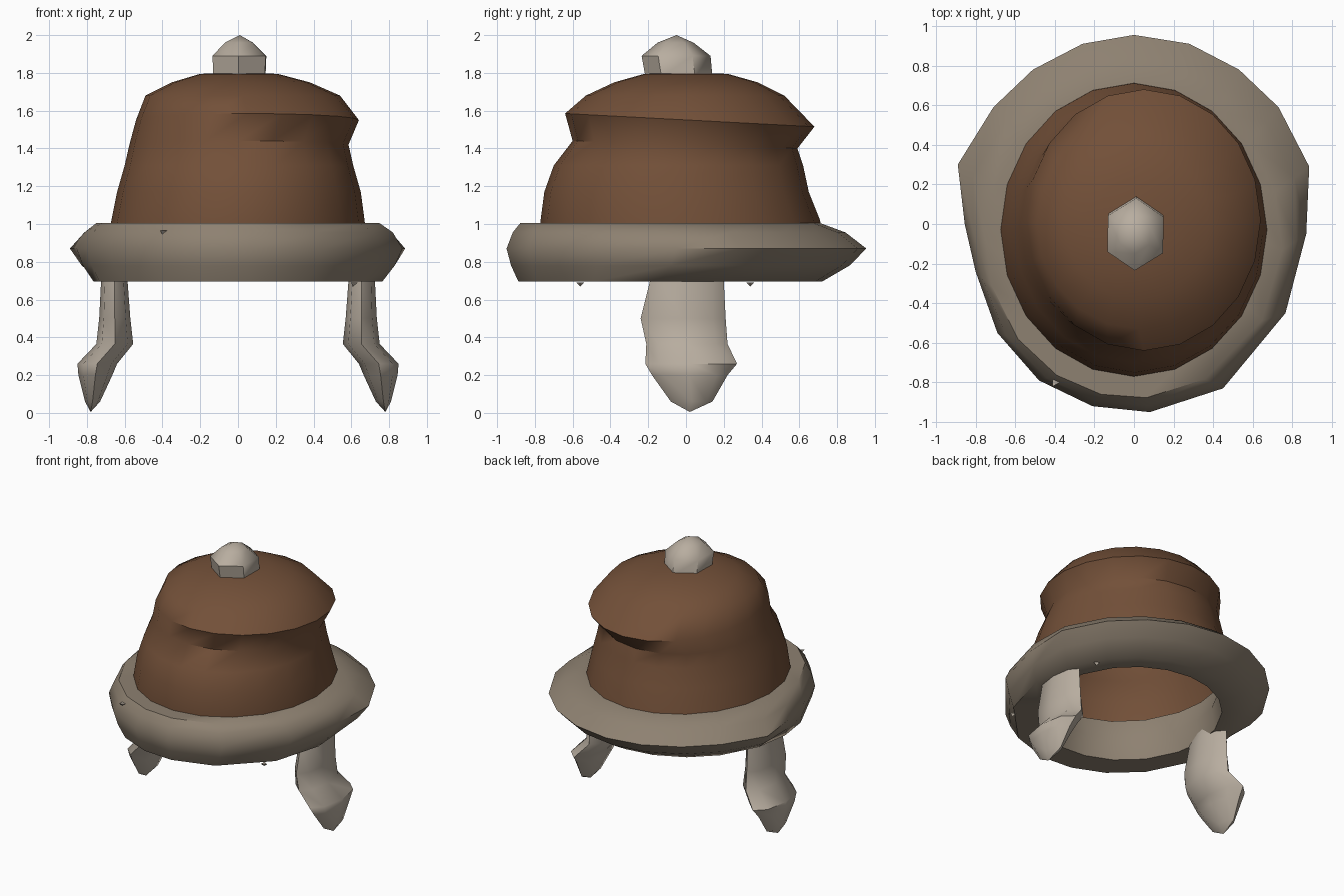
import bpy, bmesh, math
from mathutils import Vector

cube = bpy.data.objects.get("Cube")
if cube:
    bpy.data.objects.remove(cube, do_unlink=True)


def material(name, rgb):
    m = bpy.data.materials.new(name)
    m.use_nodes = True
    m.diffuse_color = (*rgb, 1)
    m.node_tree.nodes["Principled BSDF"].inputs["Base Color"].default_value = (*rgb, 1)
    return m


BROWN = material("brown leather", (0.17, 0.08, 0.04))
TAUPE = material("taupe fur", (0.27, 0.22, 0.165))
CREAM = material("pale fur", (0.48, 0.42, 0.35))


def ring(z, x0, x1, y0, y1, n, turn=0.0, tilt=0.0):
    """Oval ring given by its bounds, optionally tilted along y."""
    pts = []
    for i in range(n):
        a = math.tau * i / n + turn
        c, s = math.cos(a), math.sin(a)
        y = (y0 + y1) / 2 + s * (y1 - y0) / 2
        pts.append(Vector(((x0 + x1) / 2 + c * (x1 - x0) / 2, y, z + tilt * s)))
    return pts


def loft(name, rings, mat, closed=False, bottom=False, top=None, angle=50):
    """Skin a stack of rings; top is an optional apex point."""
    bm = bmesh.new()
    rows = [[bm.verts.new(p) for p in r] for r in rings]
    n = len(rows[0])
    pairs = list(zip(rows, rows[1:] + rows[:1])) if closed else list(zip(rows, rows[1:]))
    for lo, hi in pairs:
        for i in range(n):
            j = (i + 1) % n
            bm.faces.new((lo[i], lo[j], hi[j], hi[i]))
    if bottom:
        bm.faces.new(rows[0][::-1])
    if top:
        tip = bm.verts.new(top)
        for i in range(n):
            bm.faces.new((rows[-1][i], rows[-1][(i + 1) % n], tip))
    bmesh.ops.recalc_face_normals(bm, faces=bm.faces)
    me = bpy.data.meshes.new(name)
    bm.to_mesh(me)
    bm.free()
    me.materials.append(mat)
    ob = bpy.data.objects.new(name, me)
    bpy.context.collection.objects.link(ob)
    bpy.ops.object.select_all(action="DESELECT")
    ob.select_set(True)
    bpy.context.view_layer.objects.active = ob
    bpy.ops.object.shade_smooth_by_angle(angle=math.radians(angle))
    return ob


# Crown: open below, with a slouched fold around the upper half
N = 20
loft("crown", [
    ring(0.93, -0.69, 0.68, -0.77, 0.72, N),
    ring(1.02, -0.67, 0.67, -0.77, 0.71, N),
    ring(1.17, -0.64, 0.65, -0.75, 0.65, N),
    ring(1.31, -0.60, 0.61, -0.70, 0.62, N),
    ring(1.42, -0.575, 0.585, -0.60, 0.59, N, tilt=-0.02),
    ring(1.55, -0.54, 0.64, -0.64, 0.68, N, tilt=-0.035),
    ring(1.68, -0.49, 0.54, -0.53, 0.52, N),
    ring(1.75, -0.35, 0.38, -0.38, 0.38, N),
    ring(1.795, -0.20, 0.21, -0.22, 0.22, N),
], BROWN, top=(0, 0, 1.80))

# Brim: a padded ring whose widest line follows an uneven outline
outline = [Vector((x, y, 0)) for x, y in (
    (0.87, -0.05), (0.885, 0.29), (0.73, 0.59), (0.53, 0.78), (0.28, 0.91),
    (0, 0.955), (-0.26, 0.91), (-0.51, 0.78), (-0.71, 0.59), (-0.89, 0.3),
    (-0.855, 0), (-0.80, -0.24), (-0.69, -0.55), (-0.48, -0.79), (-0.21, -0.92),
    (0.08, -0.95), (0.45, -0.83), (0.765, -0.45))]


def brim_ring(z, blend, rx, y0, y1):
    """Blend an inner oval towards the outline."""
    c, r = (y0 + y1) / 2, (y1 - y0) / 2
    pts = []
    for p in outline:
        a = math.atan2(p.y, p.x)
        oval = Vector((rx * math.cos(a), c + r * math.sin(a), 0))
        q = oval.lerp(p, blend)
        pts.append(Vector((q.x, q.y, z)))
    return pts


loft("brim", [
    brim_ring(0.695, 0, 0.62, -0.70, 0.60),
    brim_ring(0.695, 0, 0.765, -0.89, 0.72),
    brim_ring(0.78, 0.62, 0.765, -0.89, 0.72),
    brim_ring(0.87, 1, 0.765, -0.89, 0.72),
    brim_ring(0.955, 0.55, 0.76, -0.88, 0.71),
    brim_ring(1.005, 0, 0.75, -0.88, 0.71),
    brim_ring(1.005, 0, 0.62, -0.72, 0.66),
    brim_ring(0.85, 0, 0.59, -0.67, 0.58),
], TAUPE, closed=True)

# Ear flaps: bent outward near the tip, mirrored across x
for side, label in ((1, "left"), (-1, "right")):
    rows = []
    for z, inner, outer, y0, y1, lean in (
            (0.78, 0.60, 0.72, -0.14, 0.17, 0), (0.70, 0.585, 0.725, -0.19, 0.20, 0),
            (0.50, 0.57, 0.735, -0.24, 0.21, 0), (0.365, 0.555, 0.75, -0.21, 0.22, 0),
            (0.26, 0.64, 0.85, -0.215, 0.27, 0), (0.20, 0.665, 0.845, -0.18, 0.22, 0),
            (0.06, 0.73, 0.81, -0.08, 0.14, 0)):
        a, b = sorted((side * inner, side * outer))
        rows.append(ring(z, a, b, y0, y1, 8))
    loft(label + "_ear_flap", rows, CREAM, bottom=True, top=(side * 0.78, 0.02, 0.005))

# Pompom: a faceted knob on the crown
loft("pompom", [
    ring(1.78, -0.15, 0.165, -0.215, 0.14, 6, turn=0.5),
    ring(1.89, -0.155, 0.17, -0.235, 0.13, 6, turn=0.5),
    ring(1.96, -0.08, 0.09, -0.15, 0.04, 6, turn=0.5),
], CREAM, bottom=True, top=(0.01, -0.05, 2.0))

# Loose fur tufts poking out of the brim
for i, (x, y, z) in enumerate(((-0.40, -0.80, 0.965), (0.61, -0.56, 0.69), (0.62, 0.34, 0.69))):
    loft(f"fur_tuft_{i + 1}", [ring(z, x - 0.025, x + 0.025, y - 0.025, y + 0.025, 3)],
         CREAM, bottom=True, top=(x, y, z - 0.02))
